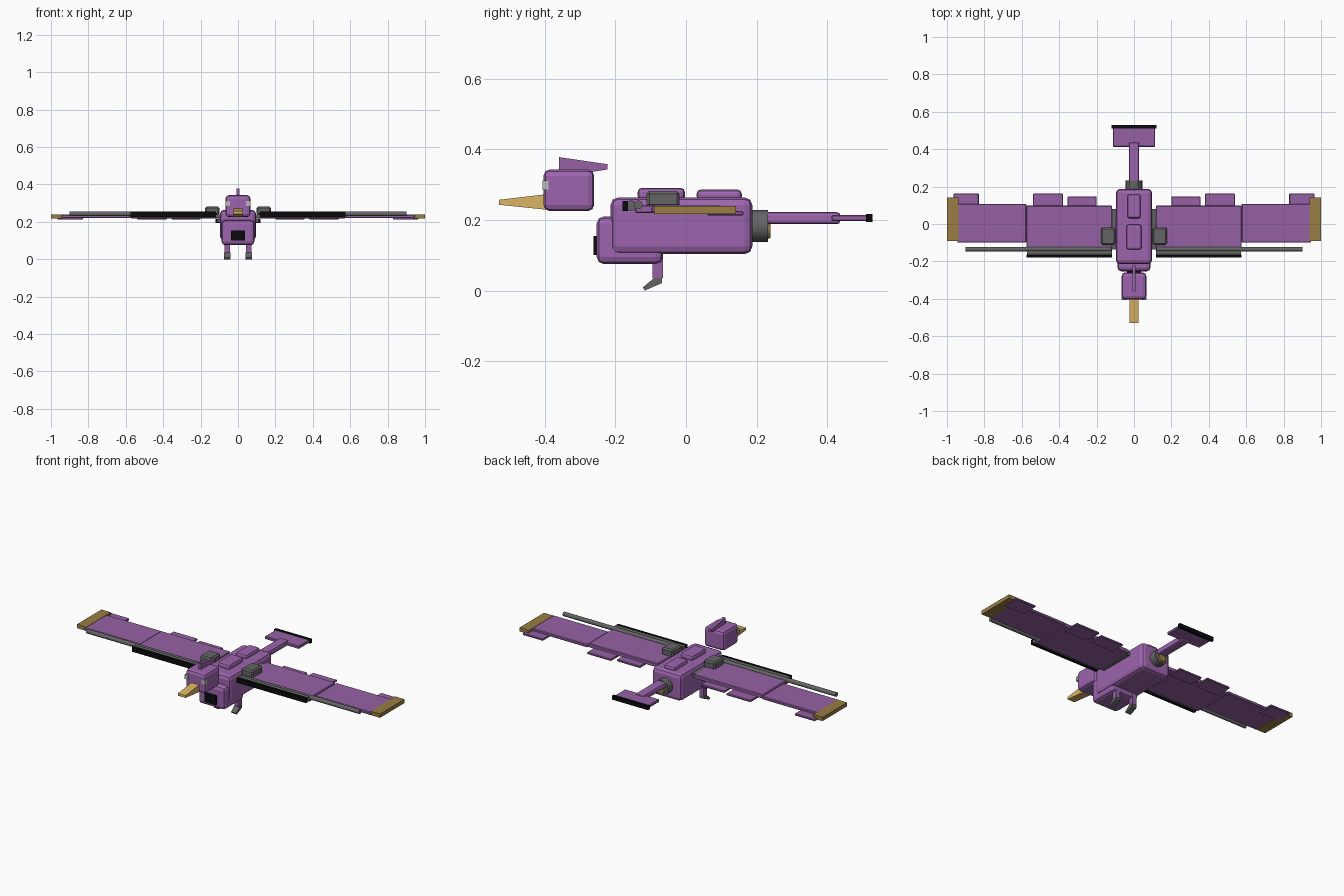
import bpy, math
from mathutils import Vector

if "Cube" in bpy.data.objects:
    bpy.data.objects.remove(bpy.data.objects["Cube"])


def mat(name, r, g, b):
    m = bpy.data.materials.new(name)
    m.diffuse_color = (r, g, b, 1)
    m.use_nodes = True
    m.node_tree.nodes["Principled BSDF"].inputs["Base Color"].default_value = m.diffuse_color
    return m


PURPLE = mat("purple", 0.34, 0.13, 0.42)
WING = mat("wing_purple", 0.30, 0.12, 0.37)
GOLD = mat("gold", 0.72, 0.46, 0.13)
BRONZE = mat("bronze", 0.32, 0.21, 0.06)
GREY = mat("dark_grey", 0.13, 0.13, 0.13)
BLACK = mat("black", 0.003, 0.003, 0.003)
EYE = mat("pale_grey", 0.5, 0.5, 0.5)


def finish(o, name, m, bevel=0, seg=2):
    o.name = name
    o.data.materials.append(m)
    if bevel:
        b = o.modifiers.new("bevel", 'BEVEL')
        b.width, b.segments = bevel, seg
    return o


def box(name, x, y, z, m, bevel=0, seg=2):
    """Box from (min, max) pairs on each axis."""
    lo, hi = Vector((min(x), y[0], z[0])), Vector((max(x), y[1], z[1]))
    bpy.ops.mesh.primitive_cube_add(size=1, location=(lo + hi) / 2)
    o = bpy.context.object
    o.scale = hi - lo
    bpy.ops.object.transform_apply(location=False, rotation=False, scale=True)
    return finish(o, name, m, bevel, seg)


def rod(name, loc, r, length, axis, m, sides=16, r2=None):
    rot = (0, math.pi / 2, 0) if axis == 'x' else (-math.pi / 2, 0, 0)
    bpy.ops.mesh.primitive_cone_add(vertices=sides, radius1=r, radius2=r if r2 is None else r2,
                                    depth=length, location=loc, rotation=rot)
    o = bpy.context.object
    bpy.ops.object.shade_smooth_by_angle(angle=math.radians(40))
    return finish(o, name, m)


def side_profile(name, pts, x0, x1, m):
    """Extrude a (y, z) outline across x."""
    n = len(pts)
    verts = [(x, y, z) for x in (x0, x1) for y, z in pts]
    faces = [tuple(range(n))[::-1], tuple(range(n, 2 * n))]
    faces += [(i, (i + 1) % n, n + (i + 1) % n, n + i) for i in range(n)]
    me = bpy.data.meshes.new(name)
    me.from_pydata(verts, [], faces)
    o = bpy.data.objects.new(name, me)
    bpy.context.collection.objects.link(o)
    import bmesh
    bm = bmesh.new()
    bm.from_mesh(me)
    bmesh.ops.recalc_face_normals(bm, faces=bm.faces)
    bm.to_mesh(me)
    bm.free()
    return finish(o, name, m)


# Body, chest and back panels
box("body", (-0.097, 0.097), (-0.214, 0.188), (0.103, 0.264), PURPLE, 0.022)
box("chest", (-0.088, 0.088), (-0.253, -0.065), (0.075, 0.21), PURPLE, 0.02)
box("chest_vent", (-0.037, 0.037), (-0.262, -0.245), (0.10, 0.155), BLACK)
box("front_back_panel", (-0.04, 0.04), (-0.137, -0.003), (0.255, 0.291), PURPLE, 0.012)
box("rear_back_panel", (-0.036, 0.036), (0.03, 0.158), (0.255, 0.286), PURPLE, 0.012)

# Head, beak and crest
box("head", (-0.066, 0.066), (-0.404, -0.26), (0.225, 0.343), PURPLE, 0.018)
side_profile("beak", [(-0.395, 0.273), (-0.53, 0.257), (-0.53, 0.243), (-0.395, 0.229)],
             -0.025, 0.025, GOLD)
side_profile("crest", [(-0.36, 0.378), (-0.223, 0.358), (-0.223, 0.343), (-0.28, 0.334), (-0.36, 0.334)],
             -0.009, 0.009, WING)

# Tail
rod("tail_collar", (0, 0.208, 0.183), 0.045, 0.05, 'y', GREY)
rod("tail_nozzle", (0, 0.232, 0.172), 0.03, 0.016, 'y', BRONZE, r2=0.022)
box("tail_boom", (-0.028, 0.028), (0.19, 0.437), (0.188, 0.222), PURPLE, 0.009)
box("tail_plate", (-0.113, 0.113), (0.413, 0.515), (0.197, 0.214), WING, 0.003, 1)
box("tail_edge", (-0.119, 0.119), (0.51, 0.528), (0.194, 0.217), BLACK)

# Paired parts
for s, side in ((1, "left"), (-1, "right")):
    def X(a, b):
        return (s * a, s * b)

    box(side + "_eye", X(0.044, 0.067), (-0.407, -0.39), (0.285, 0.312), EYE)
    box(side + "_shoulder_pod", X(0.10, 0.176), (-0.112, -0.018), (0.236, 0.282), GREY, 0.008, 1)
    box(side + "_wing_root", X(0.08, 0.13), (-0.135, 0.08), (0.22, 0.24), GREY)

    # Wing panels, tip and trailing feathers
    box(side + "_inner_wing", X(0.117, 0.575), (-0.145, 0.098), (0.219, 0.243), WING, 0.004, 1)
    box(side + "_outer_wing", X(0.575, 0.945), (-0.099, 0.107), (0.22, 0.238), WING, 0.004, 1)
    box(side + "_wing_tip", X(0.938, 1.0), (-0.09, 0.141), (0.217, 0.24), BRONZE)
    for i, (a, b, y) in enumerate(((0.2, 0.355, 0.147), (0.38, 0.54, 0.163), (0.83, 0.965, 0.163))):
        box(f"{side}_feather_{i + 1}", X(a, b), (0.06, y), (0.213, 0.225), WING, 0.003, 1)

    # Leading edge spars
    rod(side + "_inner_spar", (s * 0.345, -0.155, 0.241), 0.015, 0.455, 'x', GREY, 12)
    rod(side + "_outer_spar", (s * 0.51, -0.135, 0.243), 0.0125, 0.78, 'x', GREY, 12)
    box(side + "_leading_edge", X(0.117, 0.575), (-0.18, -0.165), (0.225, 0.254), BLACK)

    # Legs and feet
    box(side + "_leg", X(0.043, 0.071), (-0.095, -0.065), (0.035, 0.11), WING)
    side_profile(side + "_foot", [(-0.122, 0.009), (-0.117, 0.0), (-0.068, 0.021), (-0.068, 0.036), (-0.09, 0.036)],
                 s * 0.057 - 0.017, s * 0.057 + 0.017, GREY)
